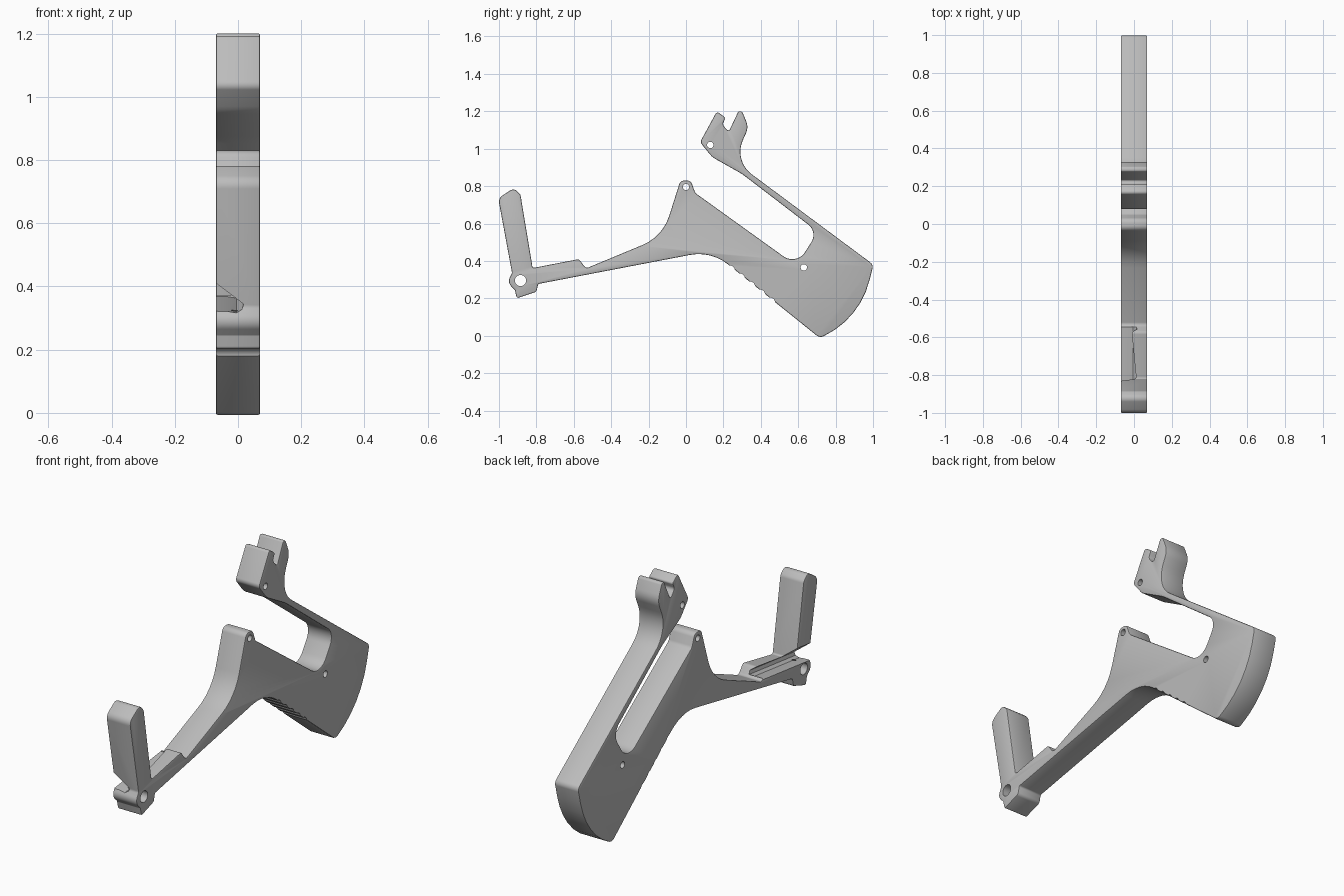
import bpy
import bmesh
import math
from mathutils import Matrix, Vector

HALF_WIDTH = 0.07

if "Cube" in bpy.data.objects:
    bpy.data.objects.remove(bpy.data.objects["Cube"], do_unlink=True)

# Single plain grey finish
grey = bpy.data.materials.new("plain_grey")
grey.use_nodes = True
colour = (0.5, 0.5, 0.5, 1)
grey.diffuse_color = colour
grey.node_tree.nodes["Principled BSDF"].inputs["Base Color"].default_value = colour


def rounded_outline(corners):
    """Turn (y, z, radius) corners into an outline with rounded corners."""
    outline = []
    count = len(corners)
    for i, (y, z, radius) in enumerate(corners):
        corner = Vector((y, z))
        to_prev = (Vector(corners[i - 1][:2]) - corner).normalized()
        to_next = (Vector(corners[(i + 1) % count][:2]) - corner).normalized()
        half = to_prev.angle(to_next) / 2
        centre = corner + (to_prev + to_next).normalized() * radius / math.sin(half)
        start = corner + to_prev * radius / math.tan(half) - centre
        end = corner + to_next * radius / math.tan(half) - centre
        sweep = math.atan2(start.cross(end), start.dot(end))
        steps = max(3, round(abs(sweep) / math.radians(9)))
        for k in range(steps + 1):
            outline.append(centre + Matrix.Rotation(sweep * k / steps, 2) @ start)
    return outline


def prism(name, start_ring, end_ring):
    """Solid between two matching rings of 3D points."""
    bm = bmesh.new()
    a = [bm.verts.new(p) for p in start_ring]
    b = [bm.verts.new(p) for p in end_ring]
    bm.faces.new(a)
    bm.faces.new(b)
    for i in range(len(a)):
        bm.faces.new((a[i - 1], a[i], b[i], b[i - 1]))
    bmesh.ops.recalc_face_normals(bm, faces=bm.faces)
    mesh = bpy.data.meshes.new(name)
    bm.to_mesh(mesh)
    bm.free()
    mesh.materials.append(grey)
    obj = bpy.data.objects.new(name, mesh)
    bpy.context.collection.objects.link(obj)
    return obj


def rod(name, y, z, radius):
    """Cylinder across the full width, used as a cutter."""
    bpy.ops.mesh.primitive_cylinder_add(
        vertices=32, radius=radius, depth=1, location=(0, y, z),
        rotation=(0, math.pi / 2, 0))
    obj = bpy.context.object
    obj.name = name
    obj.data.materials.append(grey)
    return obj


# Grip: underside, rounded heel and long upper edge
grip = [(0.135, 0.454, 0.25), (0.715, -0.012, 0.035),
        (0.93, 0.09, 0.45), (1.002, 0.38, 0.03)]
# Upper arm ending in a hooked head
hook = [(0.255, 0.935, 0.15), (0.335, 1.115, 0.08), (0.3, 1.2, 0.015),
        (0.28, 1.2, 0.01), (0.228, 1.09, 0.01), (0.195, 1.13, 0.02),
        (0.212, 1.165, 0.01), (0.165, 1.2, 0.015), (0.075, 1.035, 0.025),
        (0.14, 0.955, 0.1), (0.3, 0.865, 0.3)]
# Open slot and the central peak
slot_and_peak = [(0.705, 0.555, 0.07), (0.59, 0.375, 0.08), (0.05, 0.763, 0.03),
                 (0.025, 0.83, 0.03), (-0.03, 0.83, 0.03), (-0.125, 0.53, 0.25)]
# Forearm with raised step, upright lever and hub
lever = [(-0.535, 0.36, 0.02), (-0.572, 0.41, 0.02), (-0.82, 0.362, 0.01),
         (-0.885, 0.755, 0.03), (-0.92, 0.79, 0.03), (-1.004, 0.735, 0.04),
         (-0.93, 0.335, 0.02), (-0.955, 0.285, 0.04), (-0.915, 0.245, 0.01),
         (-0.905, 0.2, 0.01), (-0.8, 0.235, 0.02), (-0.79, 0.277, 0.01)]

outline = rounded_outline(grip + hook + slot_and_peak + lever)
frame = prism("frame",
              [(-HALF_WIDTH, *p) for p in outline],
              [(HALF_WIDTH, *p) for p in outline])

# Softened rims
bevel = frame.modifiers.new("soft_rims", "BEVEL")
bevel.width = 0.006
bevel.segments = 2
bevel.limit_method = "ANGLE"
bevel.angle_limit = math.radians(60)
bevel.use_clamp_overlap = False

# Pivot holes
cutters = [rod("hub_hole", -0.885, 0.295, 0.03)]
for y, z in ((0, 0.795), (0.13, 1.02), (0.63, 0.365)):
    cutters.append(rod("pin_hole", y, z, 0.017))

# Finger grooves along the underside of the grip
first, last = Vector((0.235, 0.35)), Vector((0.45, 0.178))
for i in range(5):
    y, z = first.lerp(last, i / 4)
    cutters.append(rod("finger_groove", y, z, 0.026))

# Side channel along the forearm and under the lever
section = [(-0.2, 0), (-0.035, 0), (-0.005, -0.005), (0.012, 0.005),
           (0.018, 0.022), (-0.07, 0.09), (-0.2, 0.19)]
cutters.append(prism("side_channel",
                     [(x, -1.05, 0.308 + h) for x, h in section],
                     [(x, -0.545, 0.368 + h) for x, h in section]))

for cutter in cutters:
    cut = frame.modifiers.new(cutter.name, "BOOLEAN")
    cut.operation = "DIFFERENCE"
    cut.solver = "EXACT"
    cut.object = cutter
    cutter.hide_render = True

# Bake the cuts, drop the cutters and smooth the curved sides
bpy.ops.object.select_all(action="DESELECT")
frame.select_set(True)
bpy.context.view_layer.objects.active = frame
for modifier in list(frame.modifiers):
    bpy.ops.object.modifier_apply(modifier=modifier.name)
for cutter in cutters:
    bpy.data.objects.remove(cutter, do_unlink=True)
bpy.ops.object.shade_smooth_by_angle(angle=math.radians(30))
